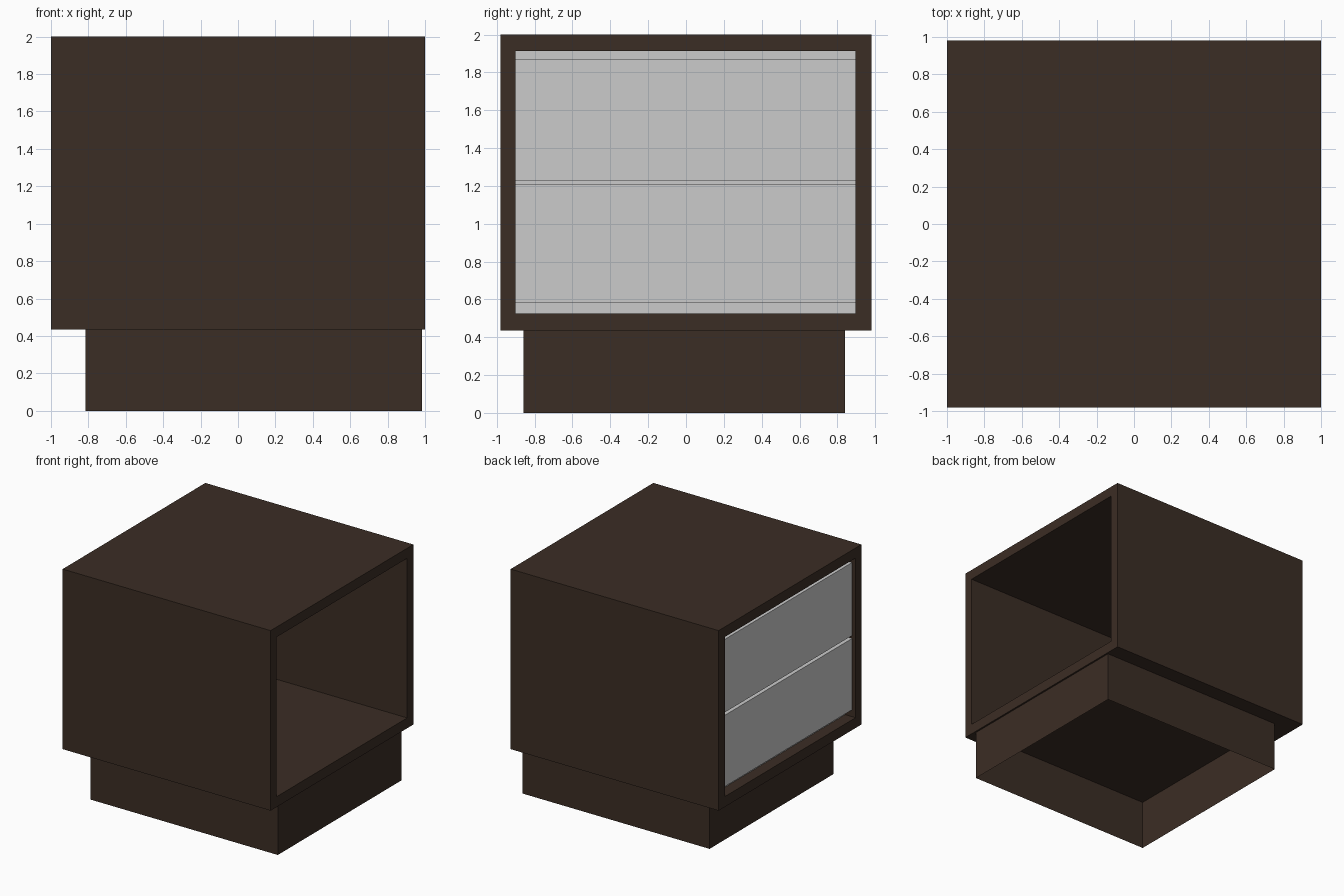
import bpy

if "Cube" in bpy.data.objects:
    bpy.data.objects.remove(bpy.data.objects["Cube"])


def material(name, rgb):
    m = bpy.data.materials.new(name)
    m.diffuse_color = (*rgb, 1.0)
    m.use_nodes = True
    m.node_tree.nodes["Principled BSDF"].inputs["Base Color"].default_value = m.diffuse_color
    return m


def add_object(name, verts, faces, mat):
    mesh = bpy.data.meshes.new(name)
    mesh.from_pydata(verts, [], faces)
    mesh.materials.append(mat)
    mesh.update()
    ob = bpy.data.objects.new(name, mesh)
    bpy.context.collection.objects.link(ob)
    return ob


def rect(a0, a1, b0, b1):
    return [(a0, b0), (a1, b0), (a1, b1), (a0, b1)]


brown = material("dark brown wood", (0.0437, 0.0262, 0.0178))
grey = material("light grey", (0.597, 0.597, 0.597))

# Carcass: square tube running along x, open at both ends
outer = rect(-0.98, 0.98, 0.435, 2.0)
inner = rect(-0.90, 0.895, 0.525, 1.912)
verts = [(x, y, z) for x in (-1, 1) for ring in (outer, inner) for y, z in ring]
faces = []
for i in range(4):
    j = (i + 1) % 4
    faces += [
        (i, j, 8 + j, 8 + i),              # outside wall
        (4 + j, 4 + i, 12 + i, 12 + j),    # inside wall
        (j, i, 4 + i, 4 + j),              # rim at -x
        (8 + i, 8 + j, 12 + j, 12 + i),    # rim at +x
    ]
# The loop runs anticlockwise seen from +x, so flip the walls outwards
faces = [tuple(reversed(f)) if k % 4 < 2 else f for k, f in enumerate(faces)]
add_object("carcass", verts, faces, brown)

# Plinth: thin four-sided skirt, open underneath
base = rect(-0.815, 0.985, -0.86, 0.84)
verts = [(x, y, z) for z in (0, 0.435) for x, y in base]
faces = [(i, (i + 1) % 4, 4 + (i + 1) % 4, 4 + i) for i in range(4)]
add_object("plinth", verts, faces, brown)

# Drawer fronts: one stepped sheet facing -x, two raised panels on a backing
BACK, FRONT = -0.90, -0.967
profile = [(BACK, 0.525)]
for z0, z1 in ((0.585, 1.205), (1.23, 1.865)):
    profile += [(BACK, z0), (FRONT, z0), (FRONT, z1), (BACK, z1)]
profile.append((BACK, 1.912))
n = len(profile)
verts = [(x, y, z) for y in (-0.90, 0.895) for x, z in profile]
faces = [(i, i + 1, n + i + 1, n + i) for i in range(n - 1)]
add_object("drawer_fronts", verts, faces, grey)

# Give the closed carcass consistent outward normals
import bmesh
ob = bpy.data.objects["carcass"]
bm = bmesh.new()
bm.from_mesh(ob.data)
bmesh.ops.recalc_face_normals(bm, faces=bm.faces)
bm.to_mesh(ob.data)
bm.free()
